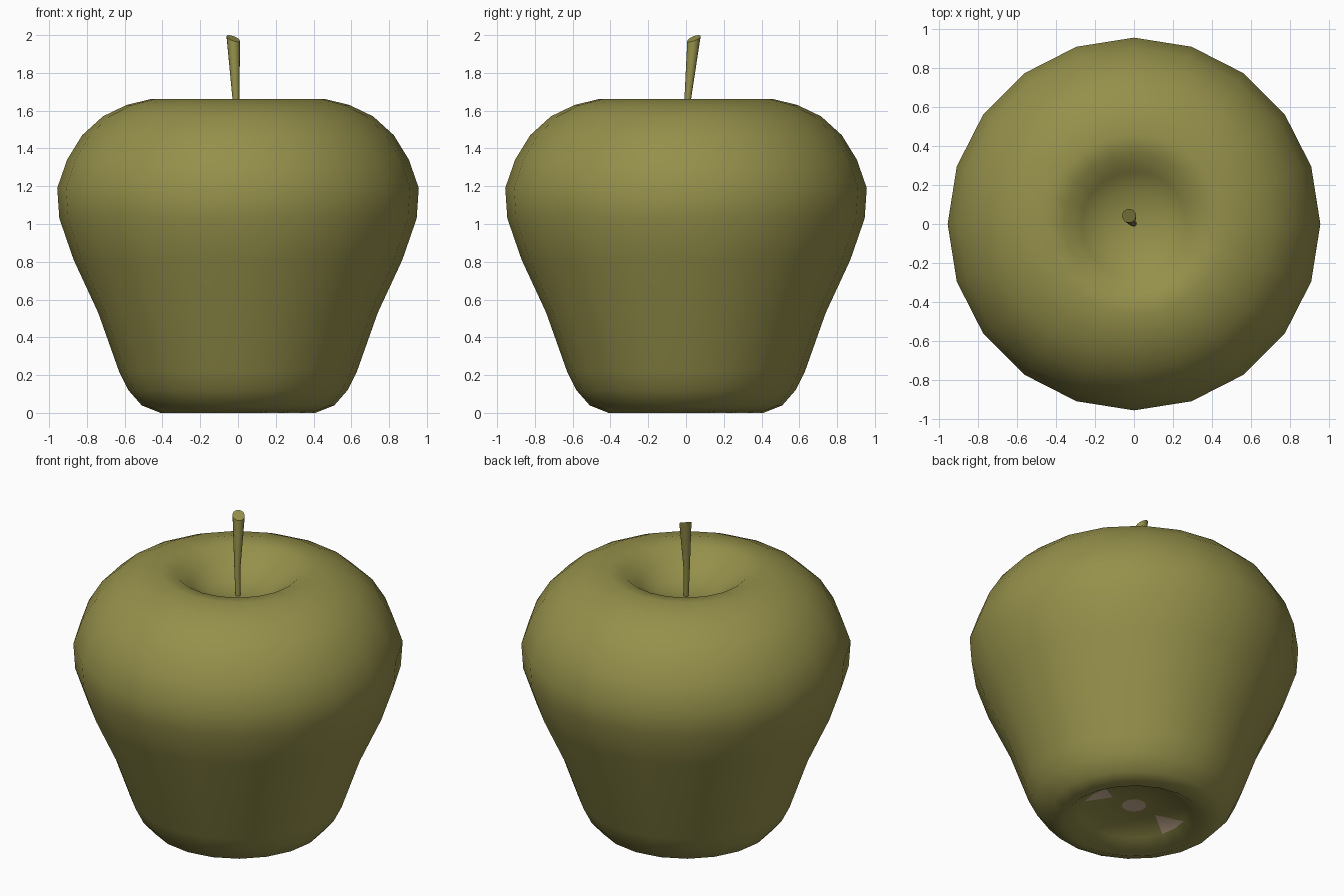
import bpy, bmesh, math

if "Cube" in bpy.data.objects:
    bpy.data.objects.remove(bpy.data.objects["Cube"])

SIDES = 20


def material(name, rgb):
    m = bpy.data.materials.new(name)
    m.diffuse_color = (*rgb, 1)
    m.use_nodes = True
    m.node_tree.nodes["Principled BSDF"].inputs["Base Color"].default_value = m.diffuse_color
    return m


skin = material("olive skin", (0.30, 0.28, 0.07))
flesh = material("pale flesh", (0.66, 0.48, 0.34))


def finish(bm, name, mats):
    bmesh.ops.recalc_face_normals(bm, faces=bm.faces[:])
    me = bpy.data.meshes.new(name)
    bm.to_mesh(me)
    bm.free()
    for m in mats:
        me.materials.append(m)
    ob = bpy.data.objects.new(name, me)
    bpy.context.collection.objects.link(ob)
    return ob


# Apple body: lathed profile (radius, height) from underside hollow to top hollow
profile = [(0.07, 0.105), (0.16, 0.10), (0.31, 0.065), (0.41, 0.0), (0.51, 0.04),
           (0.58, 0.12), (0.63, 0.22), (0.74, 0.53), (0.87, 0.81), (0.946, 1.03),
           (0.957, 1.19), (0.905, 1.34), (0.825, 1.47), (0.715, 1.57), (0.59, 1.63),
           (0.46, 1.662), (0.36, 1.645), (0.27, 1.57), (0.17, 1.51)]
bm = bmesh.new()
rings = []
for r, z in profile:
    rings.append([bm.verts.new((r * math.cos(2 * math.pi * i / SIDES),
                                r * math.sin(2 * math.pi * i / SIDES), z))
                  for i in range(SIDES)])
for k, (a, b) in enumerate(zip(rings, rings[1:])):
    for i in range(SIDES):
        j = (i + 1) % SIDES
        half = SIDES // 2
        if k == 1 and i % half == 0:            # flesh wedges on the underside
            bm.faces.new((a[i], b[i], b[j])).material_index = 1
            bm.faces.new((a[i], b[j], a[j]))
        elif k == 1 and j % half == 0:
            bm.faces.new((a[j], b[i], b[j])).material_index = 1
            bm.faces.new((a[i], b[i], a[j]))
        else:
            bm.faces.new((a[i], b[i], b[j], a[j]))
# Flesh disc in the underside hollow, and the floor of the top hollow
bm.faces.new(rings[0]).material_index = 1
tip = bm.verts.new((0, 0, 1.49))
for i in range(SIDES):
    bm.faces.new((rings[-1][i], rings[-1][(i + 1) % SIDES], tip))
for f in bm.faces:
    f.smooth = True
finish(bm, "apple_body", [skin, flesh])

# Stem: leaning tapered rod with a slanted cut at the top
bm = bmesh.new()
N = 14
stations = [(0, 0, 1.45, 0.014, 0), (-0.011, 0.009, 1.66, 0.018, 0),
            (-0.025, 0.042, 1.982, 0.036, 0.5)]
loops = []
for x, y, z, r, slant in stations:
    ring = []
    for i in range(N):
        t = 2 * math.pi * i / N
        dx, dy = r * math.cos(t), r * math.sin(t)
        ring.append(bm.verts.new((x + dx, y + dy, z + slant * (dy - dx) * 0.707)))
    loops.append(ring)
for a, b in zip(loops, loops[1:]):
    for i in range(N):
        j = (i + 1) % N
        bm.faces.new((a[i], a[j], b[j], b[i])).smooth = True
bm.faces.new(loops[0])
bm.faces.new(loops[-1])
finish(bm, "stem", [skin])
